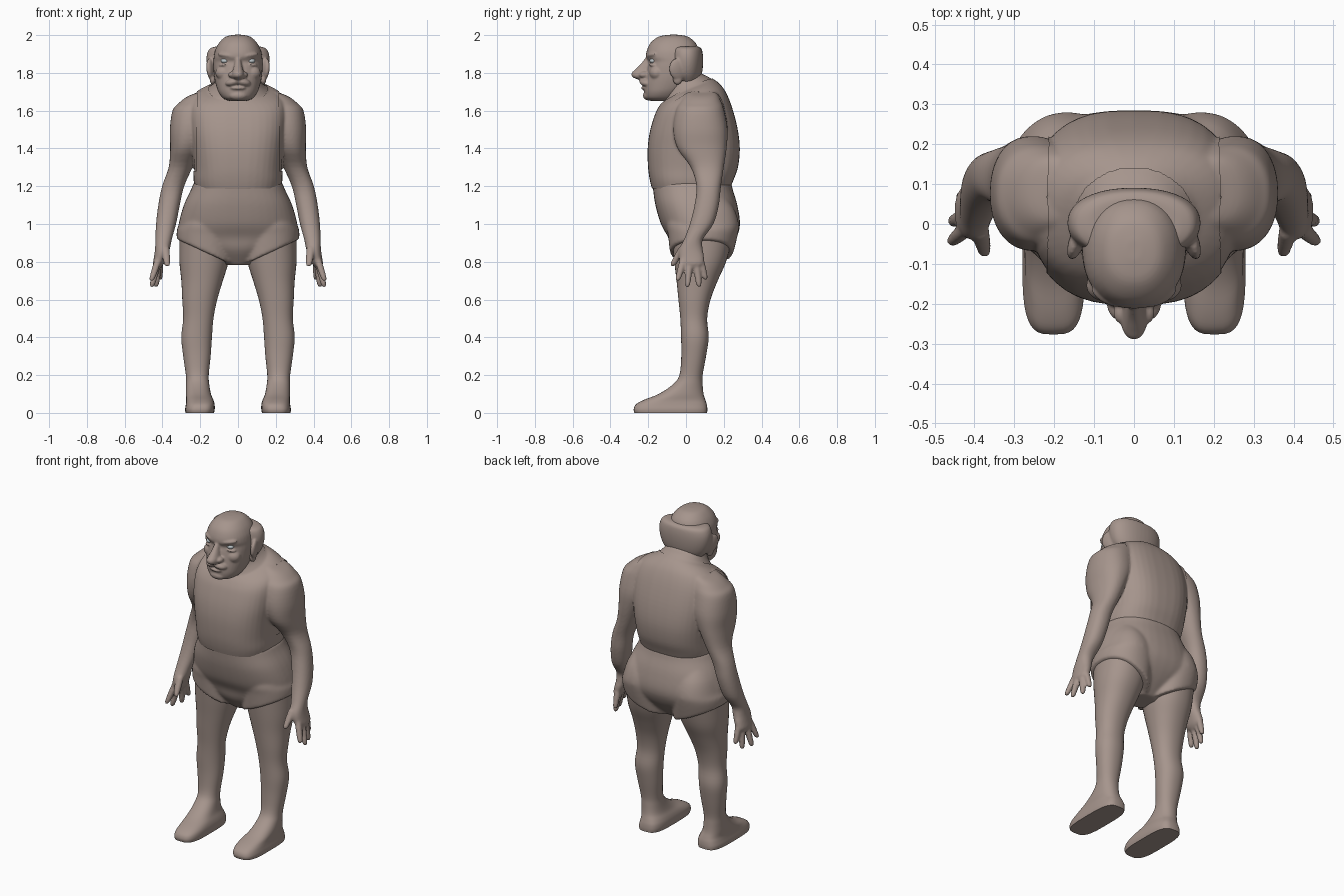
import bpy, bmesh, math
from mathutils import Matrix, Vector

if "Cube" in bpy.data.objects:
    bpy.data.objects.remove(bpy.data.objects["Cube"])

skin = bpy.data.materials.new("skin")
skin.diffuse_color = (0.38, 0.3, 0.265, 1)
skin.use_nodes = True
skin.node_tree.nodes["Principled BSDF"].inputs["Base Color"].default_value = skin.diffuse_color
eye_white = bpy.data.materials.new("eye_white")
eye_white.diffuse_color = (0.5, 0.55, 0.57, 1)
eye_white.use_nodes = True
eye_white.node_tree.nodes["Principled BSDF"].inputs["Base Color"].default_value = eye_white.diffuse_color


def finish(name, bm, mirror, mat=skin):
    bmesh.ops.recalc_face_normals(bm, faces=bm.faces)
    me = bpy.data.meshes.new(name)
    bm.to_mesh(me)
    bm.free()
    ob = bpy.data.objects.new(name, me)
    bpy.context.collection.objects.link(ob)
    me.materials.append(mat)
    if mirror:
        ob.modifiers.new("mirror", 'MIRROR').use_mirror_merge = False
    bpy.ops.object.select_all(action='DESELECT')
    ob.select_set(True)
    bpy.context.view_layer.objects.active = ob
    bpy.ops.object.shade_smooth_by_angle(angle=math.radians(50))
    return ob


def spline(a, b, c, d, t):
    return 0.5 * (2*b + (c - a)*t + (2*a - 5*b + 4*c - d)*t*t + (3*b - a - 3*c + d)*t**3)


def loft(name, sections, mirror=False, n=40, sub=4):
    """Section: x0, x1, y0, y1, z [, z slope in x, z slope in y, squareness]."""
    secs = [tuple(s) + (0, 0, 2.2)[len(s) - 5:] for s in sections]
    pad = [secs[0]] + secs + [secs[-1]]
    rows = [[spline(*q, k / sub) for q in zip(*pad[i:i + 4])]
            for i in range(len(secs) - 1) for k in range(sub)] + [secs[-1]]
    bm = bmesh.new()
    rings = []
    for x0, x1, y0, y1, z, sx, sy, e in rows:
        ring = []
        for j in range(n):
            a = 2 * math.pi * j / n
            u, v = (math.copysign(abs(f) ** (2 / e), f) for f in (math.cos(a), math.sin(a)))
            ring.append(bm.verts.new(((x0 + x1)/2 + u*(x1 - x0)/2,
                                      (y0 + y1)/2 + v*(y1 - y0)/2, z + sx*u + sy*v)))
        rings.append(ring)
    for r, s in zip(rings, rings[1:]):
        for j in range(n):
            k = (j + 1) % n
            bm.faces.new((r[j], r[k], s[k], s[j]))
    bm.faces.new(rings[0])
    bm.faces.new(rings[-1])
    return finish(name, bm, mirror)


def blob(name, loc, rad, mirror=False, rot=(0, 0, 0), mat=skin):
    bm = bmesh.new()
    m = Matrix.Translation(loc)
    for a, ax in zip(rot, 'XYZ'):
        m = m @ Matrix.Rotation(math.radians(a), 4, ax)
    bmesh.ops.create_uvsphere(bm, u_segments=24, v_segments=14, radius=1,
                              matrix=m @ Matrix.Diagonal((*rad, 1)))
    return finish(name, bm, mirror, mat)


def fuse(name, obs, voxel, smooth):
    """Melt overlapping parts into one softened skin."""
    bm = bmesh.new()
    dg = bpy.context.evaluated_depsgraph_get()
    for o in obs:
        bm.from_mesh(o.evaluated_get(dg).to_mesh())
    for o in obs:
        bpy.data.objects.remove(o)
    ob = finish(name, bm, False)
    ob.modifiers.clear()
    r = ob.modifiers.new("melt", 'REMESH')
    r.mode, r.voxel_size, r.use_smooth_shade = 'VOXEL', voxel, True
    s = ob.modifiers.new("soften", 'SMOOTH')
    s.factor, s.iterations = 0.5, smooth
    return ob


def sym(w, *rest):
    return (-w, w) + rest


# Torso under the vest
torso = loft("torso", [
    sym(.218, -.17, .222, 1.17, 0, 0, 2.5), sym(.23, -.186, .245, 1.23, 0, 0, 2.6),
    sym(.232, -.196, .27, 1.3, 0, 0, 2.7), sym(.242, -.198, .28, 1.4, 0, 0, 2.8),
    sym(.255, -.186, .267, 1.5, 0, .01, 2.8), sym(.26, -.161, .236, 1.6, 0, .025, 2.7),
    sym(.245, -.14, .203, 1.66, 0, .042, 2.5), sym(.2, -.122, .168, 1.695, 0, .05),
    sym(.14, -.11, .135, 1.712, 0, .055)])

# Arms from shoulder to palm
arm = loft("arm", [
    (.13, .2, .05, .12, 1.712, -.01), (.12, .27, .005, .16, 1.692, -.018),
    (.11, .318, -.03, .185, 1.65, -.014), (.12, .347, -.055, .202, 1.6),
    (.14, .361, -.068, .22, 1.5), (.19, .359, -.045, .215, 1.4),
    (.24, .367, .025, .2, 1.3), (.285, .402, .055, .185, 1.2), (.308, .422, .045, .174, 1.1),
    (.328, .434, .02, .145, 1.0), (.35, .437, -.01, .09, .92), (.36, .439, -.035, .088, .87),
    (.375, .444, -.038, .095, .83), (.392, .45, -.028, .094, .79), (.41, .44, 0, .07, .768)], True)

# Fingers and thumb, each tapering from knuckle to tip
hand = []
for a, b, r in [((.385, -.015, .88), (.374, -.074, .775), .021),
                ((.42, -.012, .82), (.459, -.045, .698), .019),
                ((.422, .02, .81), (.457, .006, .664), .019),
                ((.42, .052, .81), (.434, .07, .666), .019),
                ((.415, .075, .82), (.412, .105, .703), .018)]:
    a, b = Vector(a), Vector(b)
    fs = []
    for t, k in ((0, 1), (.35, 1), (.7, .9), (.92, .72), (1, .3)):
        p, w = a.lerp(b, t), r * k
        fs.append((p.x - w, p.x + w, p.y - w, p.y + w, p.z))
    hand.append(loft("finger", fs, True, 16, 3))

# Neck leaning forward out of the vest
neck = loft("neck", [
    sym(.2, -.13, .185, 1.63, 0, .06), sym(.175, -.118, .165, 1.69, 0, .05),
    sym(.132, -.105, .122, 1.737, 0, .04), sym(.112, -.1, .08, 1.78, 0, .02),
    sym(.1, -.1, .06, 1.85)])
body = fuse("upper_body", [torso, arm, neck] + hand, .0065, 7)

# Sleeveless vest: cut from the body surface and pushed slightly outwards
bpy.context.view_layer.update()
bm = bmesh.new()
bm.from_mesh(body.evaluated_get(bpy.context.evaluated_depsgraph_get()).to_mesh())
for co, no in [((.215, 0, 0), (1, 0, 0)), ((-.215, 0, 0), (1, 0, 0)), ((0, 0, 1.28), (0, 0, 1)),
               ((0, 0, 1.19), (0, 0, 1))]:
    bmesh.ops.bisect_plane(bm, geom=bm.verts[:] + bm.edges[:] + bm.faces[:],
                           plane_co=co, plane_no=no)


def outside_vest(p):
    collar = p.z > 1.6 and (p.x / .15)**2 + (p.y / .137)**2 < 1
    return p.z < 1.19 or collar or abs(p.x) > (.215 if p.z > 1.28 else .25)


bmesh.ops.delete(bm, geom=[f for f in bm.faces if outside_vest(f.calc_center_median())],
                 context='FACES')
for i in range(3):
    bmesh.ops.smooth_vert(bm, verts=[v for v in bm.verts if v.is_boundary and v.co.z > 1.6],
                          factor=.4, use_axis_x=True, use_axis_y=True, use_axis_z=True)
bm.normal_update()
for v in bm.verts:
    v.co += v.normal * .005
finish("vest", bm, False)

# Shorts: hips plus two short legs
hips = loft("hips", [
    sym(.234, -.178, .24, 1.22, 0, 0, 2.4), sym(.25, -.174, .248, 1.18, 0, 0, 2.4),
    sym(.287, -.162, .272, 1.1, 0, 0, 2.4), sym(.314, -.133, .286, 1.0, 0, 0, 2.3),
    sym(.312, -.095, .268, .93, 0, 0, 2.3), sym(.2, -.07, .22, .86), sym(.07, -.01, .14, .782)])
short_leg = loft("short_leg", [
    (.09, .24, -.03, .2, 1.16), (.05, .285, -.08, .255, 1.08), (.025, .31, -.102, .28, 1.0),
    (.015, .324, -.095, .273, .94, .03, 0), (.02, .325, -.085, .25, .85, .07, 0)], True)
fuse("shorts", [hips, short_leg], .008, 12)

# Legs running into long flat feet
loft("leg", [
    (.03, .31, -.075, .245, .92), (.05, .31, -.062, .212, .8), (.08, .3, -.05, .168, .7),
    (.11, .295, -.04, .13, .6), (.13, .29, -.03, .112, .5), (.138, .3, -.026, .12, .4),
    (.145, .29, -.025, .106, .3), (.155, .276, -.035, .088, .2), (.152, .275, -.07, .088, .15),
    (.143, .276, -.145, .093, .1, 0, 0, 2.4), (.13, .274, -.225, .103, .068, 0, 0, 2.8),
    (.124, .276, -.265, .11, .045, 0, 0, 3.2), (.123, .28, -.277, .113, .02, 0, 0, 3.4),
    (.127, .278, -.273, .112, 0, 0, 0, 3.4)], True)

# Head with softened facial features
skull = loft("skull", [
    sym(.02, -.09, -.04, 2.002), sym(.065, -.145, .01, 1.992), sym(.1, -.187, .05, 1.96),
    sym(.121, -.207, .068, 1.92), sym(.128, -.212, .076, 1.885), sym(.13, -.2, .077, 1.86),
    sym(.13, -.206, .076, 1.83), sym(.126, -.215, .07, 1.78), sym(.115, -.222, .04, 1.73),
    sym(.102, -.222, .0, 1.695), sym(.08, -.215, -.03, 1.666), sym(.05, -.19, -.06, 1.652)])
nose = loft("nose", [
    sym(.014, -.214, -.17, 1.88), sym(.02, -.242, -.17, 1.845), sym(.027, -.27, -.17, 1.818),
    sym(.033, -.289, -.17, 1.798), sym(.033, -.284, -.17, 1.778), sym(.02, -.25, -.18, 1.763)],
    n=24)
face = [
    blob("nostril", (.032, -.222, 1.79), (.02, .028, .017), True),
    blob("brow", (.058, -.18, 1.893), (.052, .024, .015), True, (0, -8, 22)),
    blob("lower_lid", (.074, -.172, 1.843), (.03, .022, .009), True, (0, 6, 26)),
    blob("cheek", (.072, -.154, 1.8), (.048, .04, .04), True),
    blob("upper_lip", (.024, -.208, 1.752), (.045, .038, .022), True, (0, 14, 12)),
    blob("lower_lip", (0, -.21, 1.72), (.045, .028, .012)),
    blob("chin", (0, -.198, 1.68), (.05, .03, .026))]
fuse("head", [skull, nose] + face, .005, 6)
blob("eye", (.07, -.174, 1.864), (.021, .019, .014), True, mat=eye_white)

# Band of hair round the back and sides, with ears in front
hair = loft("hair", [
    sym(.115, -.06, .062, 1.94), sym(.15, -.08, .082, 1.928), sym(.166, -.085, .09, 1.89),
    sym(.164, -.085, .09, 1.84), sym(.148, -.08, .083, 1.79), sym(.118, -.05, .068, 1.75)])
ears = [blob("ear", (.142, -.04, 1.82), (.02, .052, .06), True, (10, 8, 18)),
        blob("ear_lobe", (.134, -.045, 1.765), (.016, .025, .028), True)]
fuse("hair_and_ears", [hair] + ears, .006, 5)
